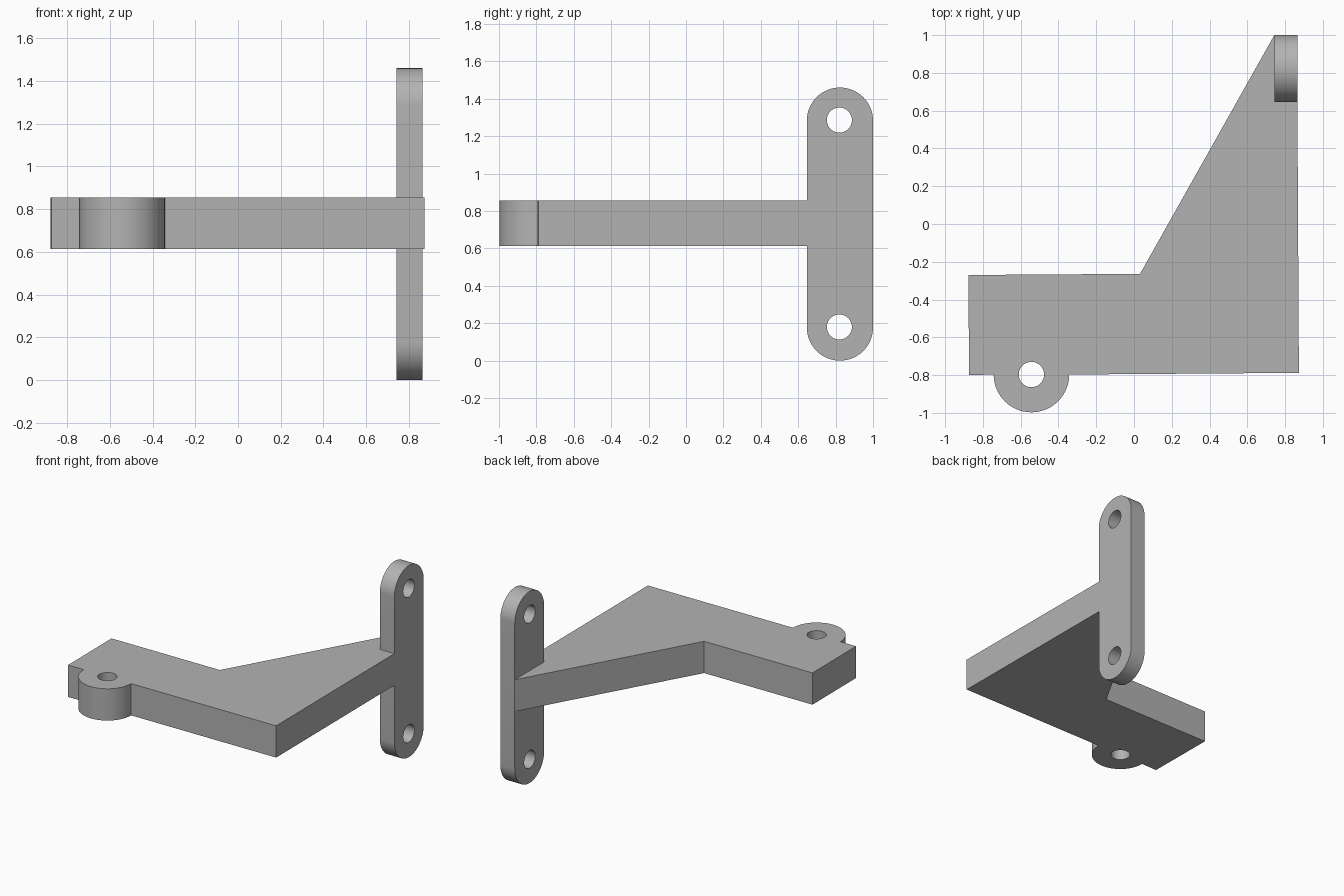
import bpy
import bmesh
from math import cos, sin, radians
from mathutils import Matrix

default = bpy.data.objects.get("Cube")
if default:
    bpy.data.objects.remove(default, do_unlink=True)

grey = bpy.data.materials.new("plain grey")
grey.use_nodes = True
COLOUR = (0.45, 0.45, 0.45, 1)
grey.diffuse_color = COLOUR
grey.node_tree.nodes["Principled BSDF"].inputs["Base Color"].default_value = COLOUR


def arc(cx, cy, r, start, end, steps=32):
    """Points on an arc, both ends included."""
    angles = [radians(start + (end - start) * i / steps) for i in range(steps + 1)]
    return [(cx + r * cos(a), cy + r * sin(a)) for a in angles]


def hole(cx, cy, r=0.067):
    return arc(cx, cy, r, 0, 360, 40)[:-1]


def extruded_part(name, loops, low, high, axes=Matrix()):
    """Extrude an outline with holes between two heights, then turn it."""
    curve = bpy.data.curves.new(name, 'CURVE')
    curve.dimensions = '2D'
    curve.fill_mode = 'BOTH'
    curve.extrude = (high - low) / 2
    for loop in loops:
        spline = curve.splines.new('POLY')
        spline.points.add(len(loop) - 1)
        for point, (x, y) in zip(spline.points, loop):
            point.co = (x, y, 0, 1)
        spline.use_cyclic_u = True
    obj = bpy.data.objects.new(name, curve)
    bpy.context.collection.objects.link(obj)
    bpy.ops.object.select_all(action='DESELECT')
    obj.select_set(True)
    bpy.context.view_layer.objects.active = obj
    bpy.ops.object.convert(target='MESH')
    obj = bpy.context.object

    bm = bmesh.new()
    bm.from_mesh(obj.data)
    bmesh.ops.remove_doubles(bm, verts=bm.verts, dist=0.0001)
    bmesh.ops.recalc_face_normals(bm, faces=bm.faces)
    bm.transform(axes @ Matrix.Translation((0, 0, (low + high) / 2)))
    bm.to_mesh(obj.data)
    bm.free()
    obj.data.materials.clear()
    obj.data.materials.append(grey)
    bpy.ops.object.shade_smooth_by_angle(angle=radians(30))
    return obj


# Flat angled arm with the rounded pivot boss on its front edge
boss_x, boss_y = -0.543, -0.797
arm_outline = [(-0.877, -0.27), (-0.873, -0.8)]
arm_outline += arc(boss_x, boss_y, 0.2, 180, 360)
arm_outline += [(0.873, -0.788), (0.865, 0.646), (0.743, 0.646),
                (0.743, 1.0), (0.032, -0.264)]
extruded_part("bracket_arm", [arm_outline, hole(boss_x, boss_y)], 0.613, 0.855)

# Upright mounting plate with round ends and two screw holes
plate_y, radius, height = 0.823, 0.177, 1.46
plate_outline = arc(plate_y, height - radius, radius, 0, 180)
plate_outline += arc(plate_y, radius, radius, 180, 360)
sideways = Matrix(((0, 0, 1, 0), (1, 0, 0, 0), (0, 1, 0, 0), (0, 0, 0, 1)))
screw_holes = [hole(plate_y - 0.003, z) for z in (radius + 0.003, height - radius + 0.003)]
extruded_part("mounting_plate", [plate_outline] + screw_holes, 0.743, 0.865, sideways)
